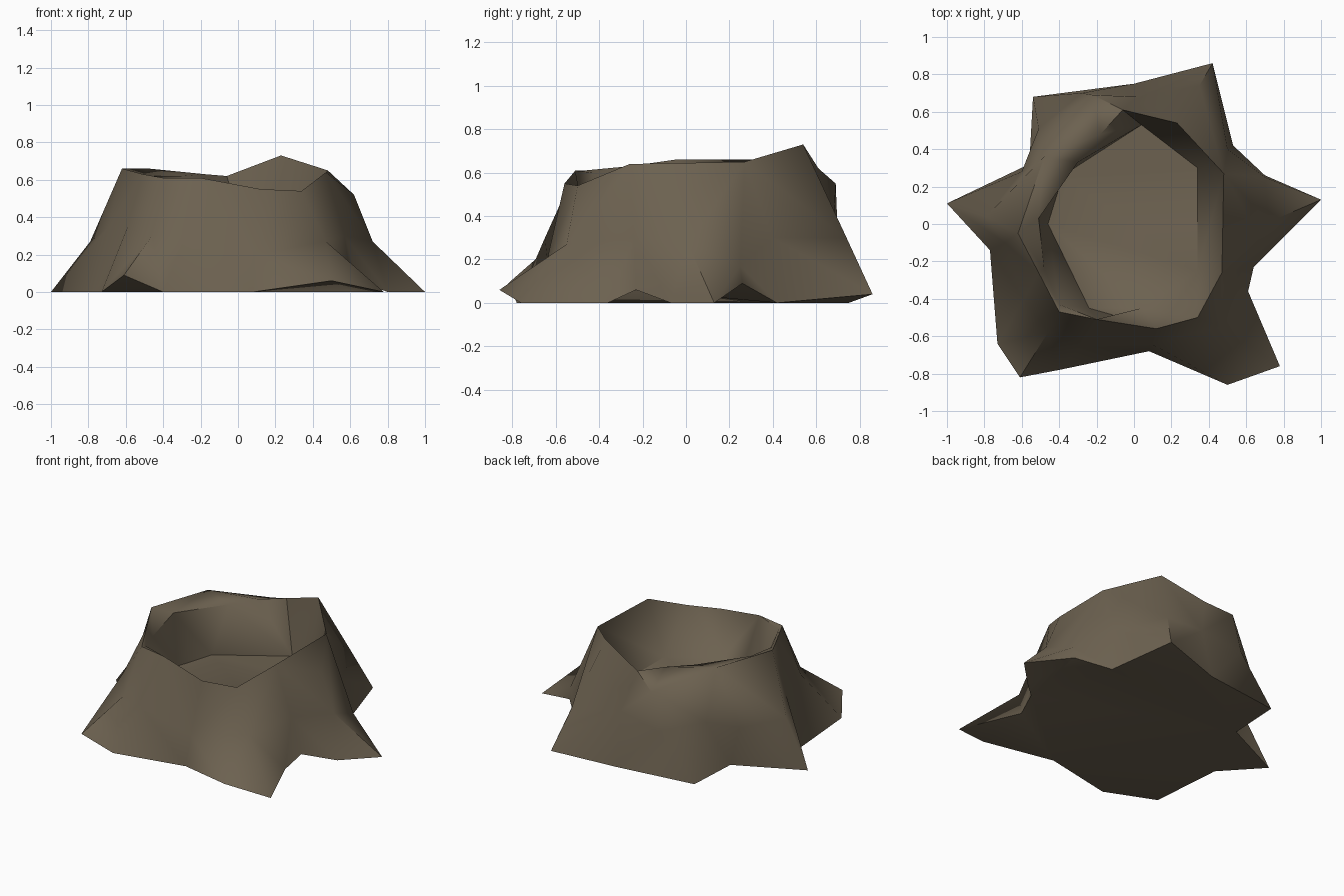
import bpy
import bmesh
import math

# Remove the default cube if present
default_cube = bpy.data.objects.get("Cube")
if default_cube:
    bpy.data.objects.remove(default_cube, do_unlink=True)

# Bark material
bark = bpy.data.materials.new("dark_brown_bark")
bark_colour = (0.15, 0.12, 0.08, 1)
bark.diffuse_color = bark_colour
bark.use_nodes = True
for node in bark.node_tree.nodes:
    if node.type == 'BSDF_PRINCIPLED':
        node.inputs["Base Color"].default_value = bark_colour

# Cross-sections, each counter-clockwise from the +x side
# Ground outline with spreading root tips
root_outline = [
    (1, .13, 0), (.7, .26, .09), (.53, .42, 0), (.42, .86, .04),
    (0, .75, 0), (-.54, .68, 0), (-.56, .32, 0), (-1, .11, 0),
    (-.77, -.14, 0), (-.73, -.64, 0), (-.61, -.82, .09), (-.4, -.78, 0),
    (.08, -.68, 0), (.5, -.86, .06), (.78, -.76, 0), (.61, -.36, 0),
    (.64, -.23, .06), (.8, -.07, 0),
]
# Trunk wall, where the roots leave the trunk
trunk_outline = [
    (.72, .01, .27), (.7, .25, .17), (.5, .4, .3), (.35, .74, .3),
    (.02, .68, .35), (-.28, .7, .3), (-.51, .51, .35), (-.6, .28, .25),
    (-.79, .04, .27), (-.69, -.1, .35), (-.59, -.4, .35),
    (-.46, -.58, .3), (-.28, -.65, .3), (.09, -.64, .2),
    (.47, -.55, .27), (.57, -.24, .3),
]
# Broken top edge
rim_outline = [
    (.48, .27, .65), (.23, .54, .73), (-.06, .61, .62), (-.22, .69, .55),
    (-.48, .36, .66), (-.62, -.05, .66), (-.51, -.26, .63),
    (-.4, -.47, .61), (-.2, -.51, .61), (.12, -.56, .55),
    (.34, -.5, .54), (.47, -.26, .64),
]
# Inner lip follows the rim, with a thicker ledge on one side
ledge = [(-.18, .48, .63), (-.3, .33, .62), (-.51, .03, .62),
         (-.48, -.24, .57), (-.4, -.43, .6)]
lip_outline = rim_outline[:3] + ledge + rim_outline[8:]
# Floor of the hollow
floor_height = .28
floor_outline = [
    (x, y, floor_height) for x, y in (
        (.34, .3), (.04, .53), (-.38, .26), (-.46, 0),
        (-.24, -.45), (-.1, -.49), (.04, -.45), (.34, -.25))
]


def angle_of(vert):
    return math.atan2(vert.co.y, vert.co.x) % math.tau


def next_angle(ring, index):
    """Angle of the vertex after index, unwrapped past a full turn."""
    if index + 1 < len(ring):
        return angle_of(ring[index + 1])
    return angle_of(ring[0]) + math.tau


def join_rings(bm, lower, upper):
    """Fill between two rings with triangles, always advancing
    along the ring whose next vertex comes first."""
    i = j = 0
    while i < len(lower) or j < len(upper):
        a = lower[i % len(lower)]
        b = upper[j % len(upper)]
        advance_lower = j >= len(upper) or (
            i < len(lower) and next_angle(lower, i) <= next_angle(upper, j))
        if advance_lower:
            i += 1
            bm.faces.new((a, lower[i % len(lower)], b))
        else:
            j += 1
            bm.faces.new((a, upper[j % len(upper)], b))


def add_ring(bm, outline):
    return [bm.verts.new(point) for point in outline]


# Assemble the hollow stump
bm = bmesh.new()
roots = add_ring(bm, root_outline)
trunk = add_ring(bm, trunk_outline)
rim = add_ring(bm, rim_outline)
lip = add_ring(bm, lip_outline)
hollow = add_ring(bm, floor_outline)

join_rings(bm, roots, trunk)
join_rings(bm, trunk, rim)

# Shoulder bulging above the root on the +x side
side_corners = {rim[0], rim[-1], trunk[0]}
side_faces = [f for f in bm.faces if set(f.verts) == side_corners]
for vert in bmesh.ops.poke(bm, faces=side_faces)["verts"]:
    vert.co = (.62, .02, .52)

for k in range(len(rim)):
    after = (k + 1) % len(rim)
    bm.faces.new((rim[k], rim[after], lip[after], lip[k]))
join_rings(bm, lip, hollow)

# Underside and hollow floor
bm.faces.new(list(reversed(roots)))
bm.faces.new(hollow)

# Weld the shared rim and lip, then tidy faces
bmesh.ops.remove_doubles(bm, verts=bm.verts, dist=.001)
bmesh.ops.triangulate(bm, faces=[f for f in bm.faces if len(f.verts) > 3])
bmesh.ops.recalc_face_normals(bm, faces=bm.faces)

mesh = bpy.data.meshes.new("hollow_stump")
bm.to_mesh(mesh)
bm.free()
mesh.materials.append(bark)
stump = bpy.data.objects.new("hollow_stump", mesh)
bpy.context.collection.objects.link(stump)

# Soft bark shading with crisp breaks
bpy.ops.object.select_all(action='DESELECT')
stump.select_set(True)
bpy.context.view_layer.objects.active = stump
bpy.ops.object.shade_smooth_by_angle(angle=math.radians(55))
